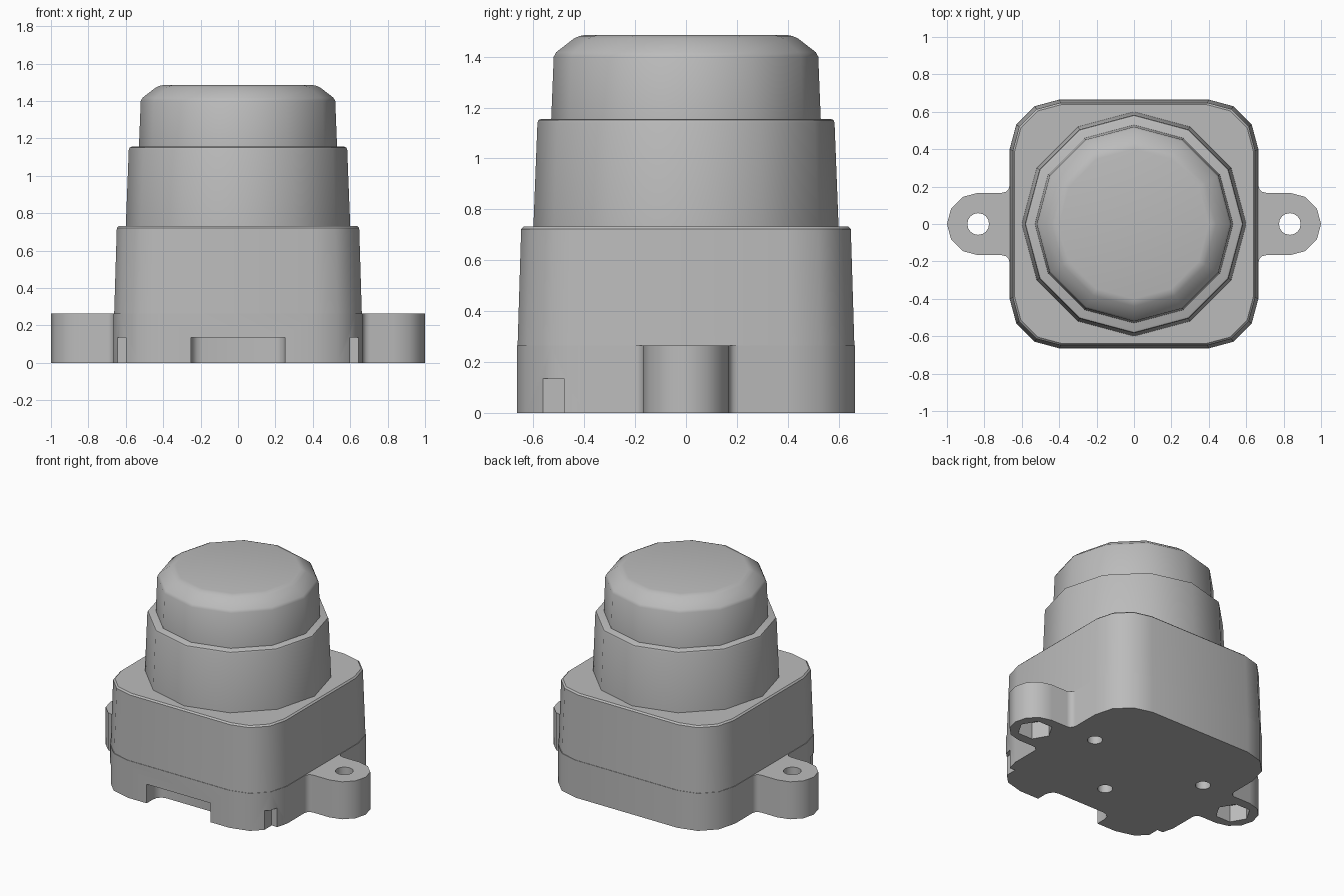
import bpy, bmesh
from math import sin, cos, pi, radians
from mathutils import Matrix

cube = bpy.data.objects.get("Cube")
if cube:
    bpy.data.objects.remove(cube)

grey = bpy.data.materials.new("plain_grey")
grey.use_nodes = True
grey.diffuse_color = (0.5, 0.5, 0.5, 1)
grey.node_tree.nodes["Principled BSDF"].inputs["Base Color"].default_value = (0.5, 0.5, 0.5, 1)


def arc(cx, cy, r, start, end, steps):
    angles = [radians(start + (end - start) * i / steps) for i in range(steps + 1)]
    return [(cx + r * cos(a), cy + r * sin(a)) for a in angles]


def rounded_square(half, r):
    c = half - r
    pts = []
    for i, (sx, sy) in enumerate([(1, 1), (-1, 1), (-1, -1), (1, -1)]):
        pts += arc(sx * c, sy * c, r, 90 * i, 90 * i + 90, 3)
    return pts


def loft(name, sections):
    """Skin a stack of (outline, z) sections and cap both ends."""
    bm = bmesh.new()
    rings = [[bm.verts.new((x, y, z)) for x, y in pts] for pts, z in sections]
    n = len(rings[0])
    for low, high in zip(rings, rings[1:]):
        for i in range(n):
            j = (i + 1) % n
            bm.faces.new((low[i], low[j], high[j], high[i]))
    bm.faces.new(rings[0][::-1])
    bm.faces.new(rings[-1])
    bmesh.ops.recalc_face_normals(bm, faces=bm.faces)
    mesh = bpy.data.meshes.new(name)
    bm.to_mesh(mesh)
    bm.free()
    mesh.materials.append(grey)
    obj = bpy.data.objects.new(name, mesh)
    bpy.context.collection.objects.link(obj)
    return obj


def turned(name, profile):
    return loft(name, [(arc(0, 0, r, 0, 330, 11), z) for r, z in profile])


def prism(pts, z0, z1):
    cutter = loft("cutter", [(pts, z0), (pts, z1)])
    cutter.hide_render = True
    return cutter


def circle(x, y, r, n):
    return arc(x, y, r, 0, 360 - 360 / n, n - 1)


def carve(obj, cutters):
    for c in cutters:
        mod = obj.modifiers.new("cut", 'BOOLEAN')
        mod.operation, mod.solver, mod.object = 'DIFFERENCE', 'EXACT', c
    graph = bpy.context.evaluated_depsgraph_get()
    mesh = bpy.data.meshes.new_from_object(obj.evaluated_get(graph))
    obj.modifiers.clear()
    obj.data = mesh
    for c in cutters:
        bpy.data.objects.remove(c)


# Base plate: one quarter of the outline with its mounting ear, mirrored twice
HALF, EAR_X, EAR_R, FILLET = 0.665, 0.833, 0.167, 0.04
quarter = arc(EAR_X, 0, EAR_R, 0, 90, 3)
quarter += arc(HALF + FILLET, EAR_R + FILLET, FILLET, 270, 180, 3)
quarter += arc(0.4, 0.4, HALF - 0.4, 0, 90, 3)
upper = quarter + [(-x, y) for x, y in quarter[::-1]]
outline = upper + [(x, -y) for x, y in upper[-2:0:-1]]
base = loft("base_plate", [(outline, 0), (outline, 0.265)])

# Ear bolt holes, nut pockets, side slots, screw holes and the front cable notch
cutters = []
for s in (-1, 1):
    cutters.append(prism(circle(s * EAR_X, 0, 0.058, 16), 0.05, 0.4))
    cutters.append(prism(circle(s * EAR_X, 0, 0.115, 6), -0.1, 0.12))
    xs = sorted((s * 0.6, s * 0.8))
    cutters.append(prism([(xs[0], -0.59), (xs[1], -0.59), (xs[1], -0.48), (xs[0], -0.48)], -0.1, 0.135))
for x, y in ((-0.455, 0.15), (0.455, 0.15), (0, -0.29)):
    cutters.append(prism(circle(x, y, 0.05, 12), -0.1, 0.15))
notch = [(-0.25, -0.8), (0.25, -0.8)]
notch += arc(0.19, -0.59, 0.06, 0, 90, 3) + arc(-0.19, -0.59, 0.06, 90, 180, 3)
cutters.append(prism(notch, -0.1, 0.135))
carve(base, cutters)

# Tapered housing with a softened top edge
housing = loft("housing", [
    (rounded_square(0.662, 0.262), 0.265),
    (rounded_square(0.648, 0.255), 0.722),
    (rounded_square(0.638, 0.248), 0.732)])

# Twelve-sided collar and push button
collar = turned("collar", [(0.6, 0.73), (0.584, 1.14), (0.58, 1.151), (0.569, 1.156)])
button = turned("button", [(0.53, 1.15), (0.52, 1.4), (0.51, 1.418), (0.44, 1.472),
                           (0.42, 1.481), (0.4, 1.485)])

# Smooth shading that keeps hard edges
bpy.ops.object.select_all(action='DESELECT')
for obj in (base, housing, collar, button):
    obj.select_set(True)
bpy.context.view_layer.objects.active = base
bpy.ops.object.shade_smooth_by_angle(angle=radians(40))
